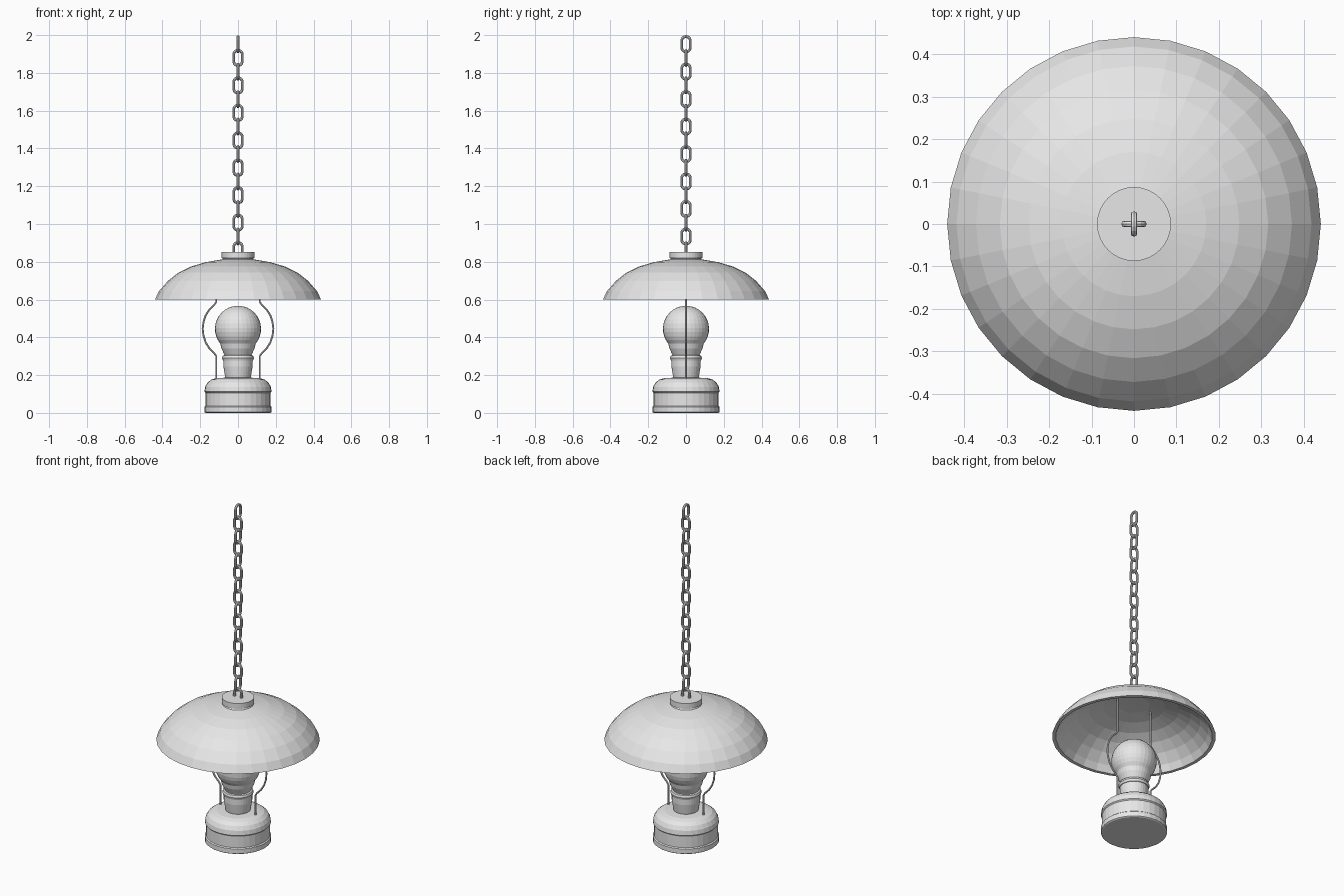
import bpy, bmesh, math
from mathutils import Vector

if "Cube" in bpy.data.objects:
    bpy.data.objects.remove(bpy.data.objects["Cube"])

metal = bpy.data.materials.new("light_grey")
metal.diffuse_color = (0.8, 0.8, 0.8, 1)
metal.use_nodes = True
metal.node_tree.nodes["Principled BSDF"].inputs["Base Color"].default_value = metal.diffuse_color


def finish(name, bm):
    bmesh.ops.recalc_face_normals(bm, faces=bm.faces)
    me = bpy.data.meshes.new(name)
    bm.to_mesh(me)
    bm.free()
    me.materials.append(metal)
    ob = bpy.data.objects.new(name, me)
    bpy.context.collection.objects.link(ob)
    return ob


def lathe(name, profile, n=32, closed=False):
    """Spin (radius, z) points around z; open profiles get end caps."""
    bm = bmesh.new()
    rings = []
    for r, z in profile:
        rings.append([bm.verts.new((r * math.cos(2 * math.pi * i / n),
                                    r * math.sin(2 * math.pi * i / n), z)) for i in range(n)])
    pairs = list(zip(rings, rings[1:]))
    if closed:
        pairs.append((rings[-1], rings[0]))
    for a, b in pairs:
        for i in range(n):
            j = (i + 1) % n
            bm.faces.new((a[i], a[j], b[j], b[i]))
    if not closed:
        bm.faces.new(rings[0])
        bm.faces.new(rings[-1])
    return finish(name, bm)


def tube(name, pts, radius, normal, cyclic=False, sides=8):
    """Sweep a round section along a path lying in the plane with this normal."""
    bm = bmesh.new()
    pts = [Vector(p) for p in pts]
    normal = Vector(normal)
    n = len(pts)
    rings = []
    for i, p in enumerate(pts):
        a = pts[i - 1] if (cyclic or i > 0) else p
        b = pts[(i + 1) % n] if (cyclic or i < n - 1) else p
        side = (b - a).normalized().cross(normal)
        rings.append([bm.verts.new(p + radius * (math.cos(t) * side + math.sin(t) * normal))
                      for t in (2 * math.pi * k / sides for k in range(sides))])
    for i in range(n if cyclic else n - 1):
        a, b = rings[i], rings[(i + 1) % n]
        for k in range(sides):
            m = (k + 1) % sides
            bm.faces.new((a[k], a[m], b[m], b[k]))
    if not cyclic:
        bm.faces.new(rings[0])
        bm.faces.new(rings[-1])
    return finish(name, bm)


# Lamp base with foot ring, body band and rounded shoulder
lathe("base", [(0.172, 0), (0.178, 0.004), (0.178, 0.032), (0.172, 0.037), (0.172, 0.106),
               (0.178, 0.112), (0.174, 0.138), (0.162, 0.160), (0.142, 0.176), (0.115, 0.184),
               (0.06, 0.187)])

# Neck and collar
lathe("neck", [(0.066, 0.18), (0.069, 0.195), (0.077, 0.245), (0.077, 0.28)])
lathe("collar", [(0.07, 0.274), (0.080, 0.278), (0.084, 0.291), (0.080, 0.303), (0.07, 0.307)])

# Bulb: sphere with tapered lower part
bulb = [(0.068, 0.295), (0.074, 0.312), (0.088, 0.342)]
for k in range(13):
    t = math.radians(-40 + k * 10.6)
    bulb.append((0.122 * math.cos(t), 0.445 + 0.122 * math.sin(t)))
bulb.append((0.003, 0.567))
lathe("bulb", bulb)

# Shade: hollow dish with a thick rim
outer = [(0.44, 0.60), (0.418, 0.645), (0.372, 0.698), (0.316, 0.742), (0.248, 0.775),
         (0.17, 0.798), (0.087, 0.812), (0.002, 0.814)]
inner = [(0.002, 0.798), (0.085, 0.796), (0.166, 0.782), (0.242, 0.760), (0.306, 0.728),
         (0.358, 0.687), (0.401, 0.638), (0.421, 0.60)]
lathe("shade", outer + inner, closed=True)

# Cap on top of the shade
lathe("shade_cap", [(0.088, 0.805), (0.08, 0.818), (0.087, 0.821), (0.087, 0.853)])

# Two bent support wires
for s, name in ((-1, "left_wire"), (1, "right_wire")):
    path = [(0.115, 0.165), (0.115, 0.300), (0.125, 0.315), (0.152, 0.342), (0.172, 0.375),
            (0.183, 0.410), (0.187, 0.445), (0.183, 0.480), (0.172, 0.515), (0.152, 0.547),
            (0.125, 0.573), (0.115, 0.588), (0.115, 0.800)]
    tube(name, [(s * x, 0, z) for x, z in path], 0.005, (0, 1, 0))

# Chain of alternating oval links
W, H, R = 0.023, 0.0405, 0.0075
for i in range(16):
    zc = 1.952 - 0.0727 * i
    pts = []
    for k in range(16):
        t = math.pi * (k + 0.5) / 8
        u = W * math.cos(t)
        v = W * math.sin(t) + math.copysign(H - W, math.sin(t))
        pts.append((0, u, zc + v) if i % 2 == 0 else (u, 0, zc + v))
    tube("chain_link_%02d" % (i + 1), pts, R, (1, 0, 0) if i % 2 == 0 else (0, 1, 0), cyclic=True)
